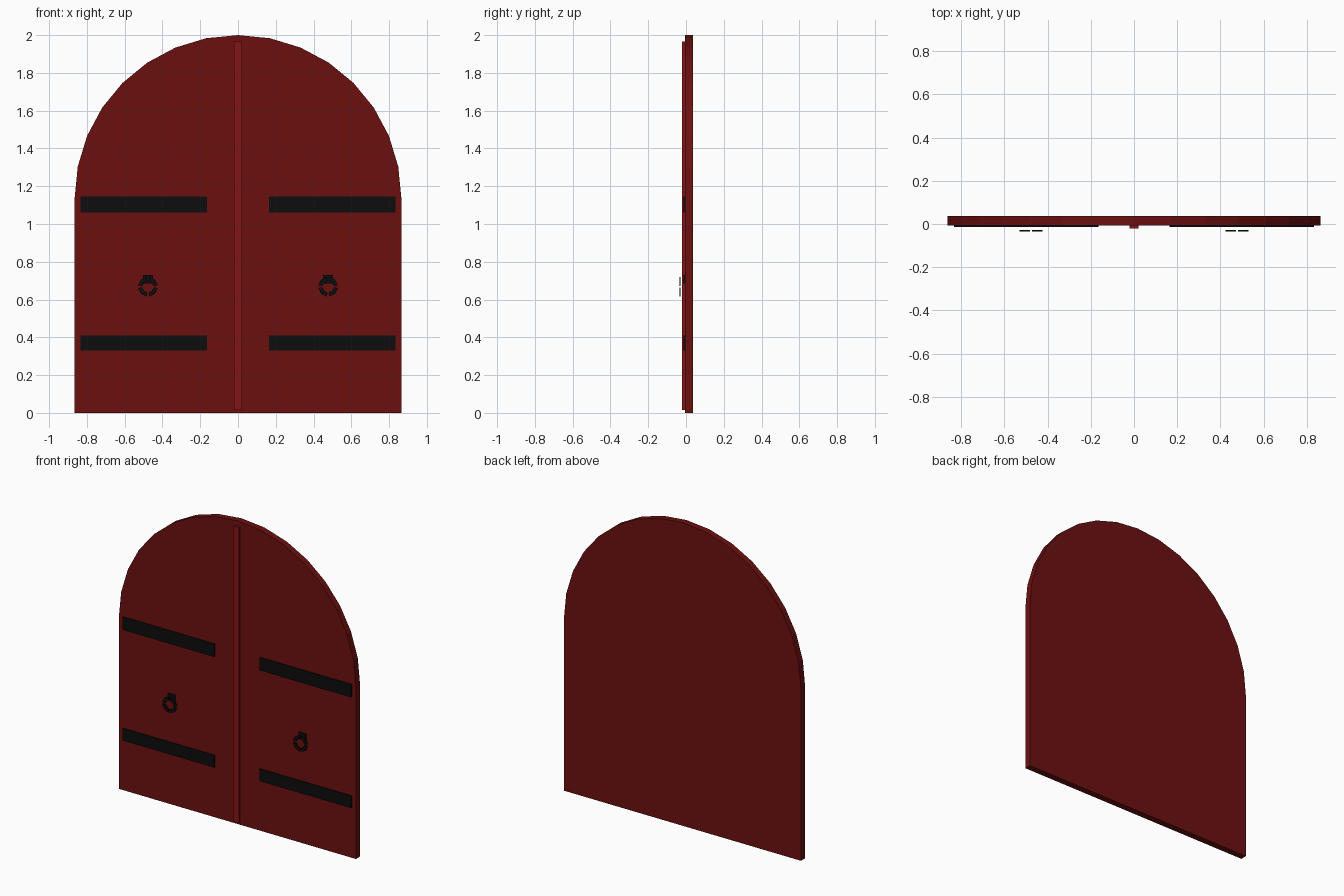
import bpy, bmesh
from math import sin, cos, pi, radians

if "Cube" in bpy.data.objects:
    bpy.data.objects.remove(bpy.data.objects["Cube"], do_unlink=True)


def material(name, r, g, b):
    m = bpy.data.materials.new(name)
    m.use_nodes = True
    m.diffuse_color = (r, g, b, 1)
    m.node_tree.nodes["Principled BSDF"].inputs["Base Color"].default_value = (r, g, b, 1)
    return m


RED = material("dark_red_wood", 0.15, 0.005, 0.005)
TRIM = material("red_trim", 0.24, 0.007, 0.008)
IRON = material("black_iron", 0.004, 0.004, 0.004)


def prism(name, outlines, y0, y1, mat):
    """Extrude closed x-z outlines from y0 (front) to y1 (back)."""
    bm = bmesh.new()
    for outline in outlines:
        face = bm.faces.new([bm.verts.new((x, y0, z)) for x, z in outline])
        new = bmesh.ops.extrude_face_region(bm, geom=[face])["geom"]
        verts = [v for v in new if isinstance(v, bmesh.types.BMVert)]
        bmesh.ops.translate(bm, verts=verts, vec=(0, y1 - y0, 0))
    bmesh.ops.recalc_face_normals(bm, faces=bm.faces)
    mesh = bpy.data.meshes.new(name)
    bm.to_mesh(mesh)
    bm.free()
    mesh.materials.append(mat)
    obj = bpy.data.objects.new(name, mesh)
    bpy.context.collection.objects.link(obj)
    return obj


def rect(x0, x1, z0, z1):
    return [(x0, z0), (x1, z0), (x1, z1), (x0, z1)]


# Arched door slab: straight sides topped by a half circle of 16 sides
R = 0.865
FRONT, BACK = -0.006, 0.037
spring = 2 - R
arch = [(R * cos(pi * i / 16), spring + R * sin(pi * i / 16)) for i in range(17)]
prism("door_slab", [[(-R, 0), (R, 0)] + arch], FRONT, BACK, RED)

# Raised strip where the two leaves meet
prism("centre_strip", [rect(-0.02, 0.02, 0.015, 1.965)], -0.02, FRONT, TRIM)


def ring_arc(cx, cz, start):
    """Quarter of a flat ring, leaving a small gap at each end."""
    angles = [radians(start + a) for a in (7, 45, 83)]
    outer = [(cx + 0.053 * cos(a), cz + 0.053 * sin(a)) for a in angles]
    inner = [(cx + 0.03 * cos(a), cz + 0.03 * sin(a)) for a in reversed(angles)]
    return outer + inner


# Iron straps and ring pulls on both leaves
for side, s in (("left", 1), ("right", -1)):
    for level, z0, z1 in (("lower", 0.33, 0.41), ("upper", 1.06, 1.145)):
        prism(f"{side}_{level}_strap", [rect(s * 0.165, s * 0.835, z0, z1)], -0.013, FRONT, IRON)
    cx = s * 0.477
    prism(f"{side}_pull_mount", [rect(cx - 0.026, cx + 0.026, 0.685, 0.73)], -0.014, FRONT, IRON)
    prism(f"{side}_pull_ring", [ring_arc(cx, 0.668, q) for q in (0, 90, 180, 270)],
          -0.035, -0.028, IRON)
